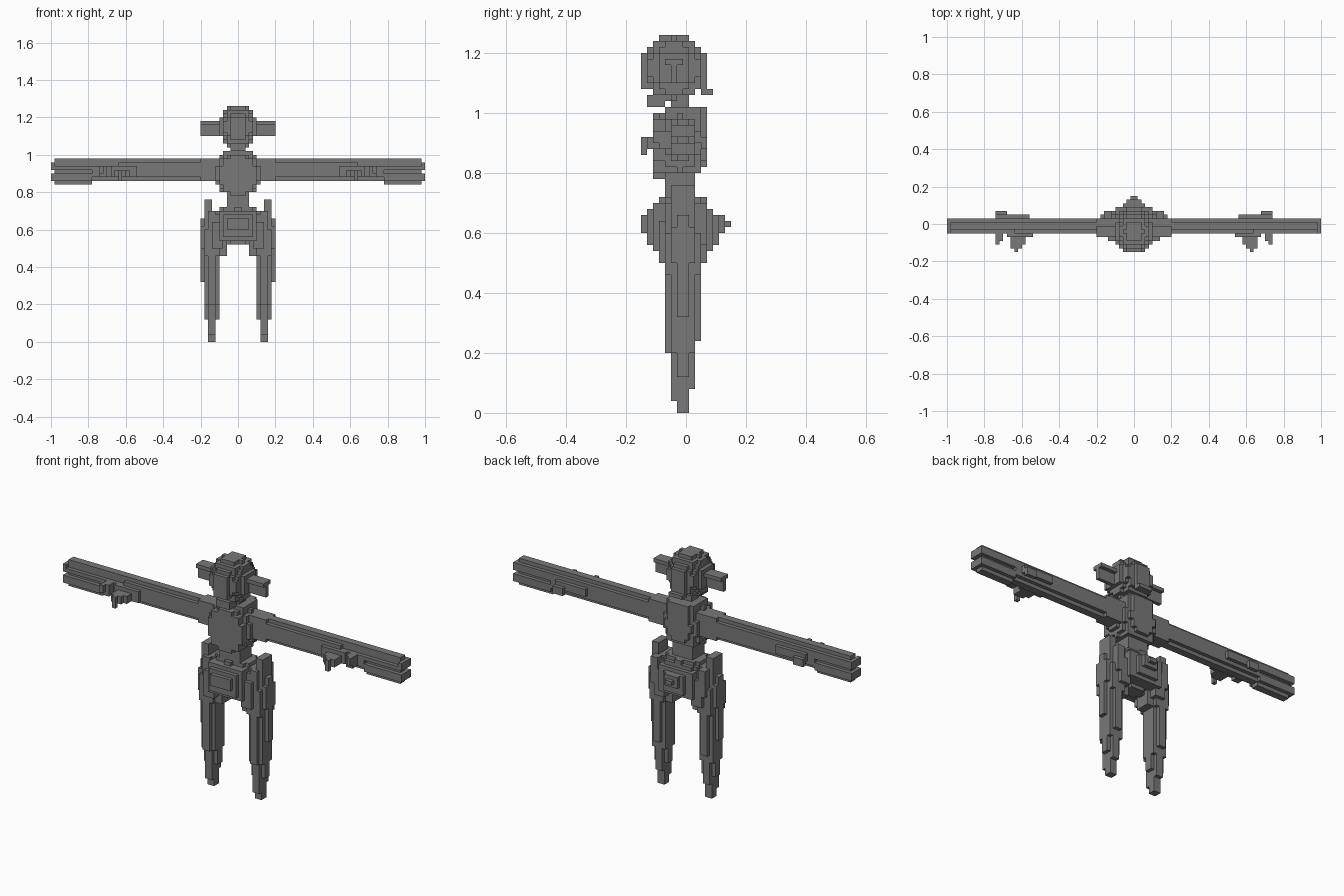
import bpy, bmesh, math
from mathutils import Vector

if "Cube" in bpy.data.objects:
    bpy.data.objects.remove(bpy.data.objects["Cube"], do_unlink=True)

S = 0.02  # cell size
grey = bpy.data.materials.new("dark grey")
grey.use_nodes = True
grey.diffuse_color = (0.19, 0.19, 0.19, 1)
grey.node_tree.nodes["Principled BSDF"].inputs["Base Color"].default_value = (0.19, 0.19, 0.19, 1)


def box(x0, x1, y0, y1, z0, z1):
    """Cells inside a box; y cells are offset by half a cell."""
    return {(i, j, k)
            for i in range(round(x0 / S), round(x1 / S))
            for j in range(round(y0 / S + .5), round(y1 / S + .5))
            for k in range(round(z0 / S), round(z1 / S))}


def sym(half, y0, y1, z0, z1):
    return box(-half, half, y0, y1, z0, z1)


def ball(c, r):
    """Cells whose centre lies in an ellipsoid."""
    lo, hi = [a - b for a, b in zip(c, r)], [a + b for a, b in zip(c, r)]
    cells = box(lo[0] - S, hi[0] + S, lo[1] - S, hi[1] + S, lo[2] - S, hi[2] + S)
    return {p for p in cells
            if (((p[0] + .5) * S - c[0]) / r[0]) ** 2 + ((p[1] * S - c[1]) / r[1]) ** 2
            + (((p[2] + .5) * S - c[2]) / r[2]) ** 2 <= 1}


def mirror(cells):
    return {(-1 - i, j, k) for i, j, k in cells}


def build(name, cells):
    """Skin a set of cells with their exposed faces, merging flat areas."""
    bm = bmesh.new()
    verts = {}

    def vert(p):
        key = tuple(round(a * 2) for a in p)
        if key not in verts:
            verts[key] = bm.verts.new(Vector(p) * S)
        return verts[key]

    for i, j, k in cells:
        c = (i + .5, j, k + .5)
        for ax in range(3):
            u, v = (ax + 1) % 3, (ax + 2) % 3
            for s in (1, -1):
                n = [i, j, k]
                n[ax] += s
                if tuple(n) in cells:
                    continue
                quad = []
                for a, b in ((-1, -1), (1, -1), (1, 1), (-1, 1)):
                    p = list(c)
                    p[ax] += s * .5
                    p[u] += a * .5
                    p[v] += b * .5
                    quad.append(vert(p))
                bm.faces.new(quad if s > 0 else quad[::-1])
    bmesh.ops.dissolve_limit(bm, angle_limit=math.radians(1),
                             verts=bm.verts[:], edges=bm.edges[:])
    mesh = bpy.data.meshes.new(name)
    bm.to_mesh(mesh)
    bm.free()
    mesh.materials.append(grey)
    bpy.context.collection.objects.link(bpy.data.objects.new(name, mesh))


def build_pair(name, cells):
    build("left_" + name, cells)
    build("right_" + name, mirror(cells))


# Head with brow, back ridge and chin
head = ball((0, -.04, 1.15), (.105, .112, .115))
head |= sym(.04, -.09, -.01, 1.24, 1.26) | sym(.04, -.15, -.13, 1.08, 1.18)
head |= sym(.06, .03, .05, 1.08, 1.20) | sym(.04, .05, .07, 1.08, 1.16)
head |= sym(.04, .05, .09, 1.06, 1.08) | sym(.04, -.13, -.07, 1.02, 1.06)
build("head", head)

# Ears: upright plate with a lip along the top
build_pair("ear", box(.08, .20, -.05, -.03, 1.10, 1.18) | box(.08, .20, -.07, -.01, 1.16, 1.18))

# Neck
build("neck", sym(.04, -.05, .01, 1.0, 1.06))

# Torso: rounded block with a flat chest disc and back panel
torso = ball((0, -.02, .90), (.125, .10, .13))
torso |= {p for p in sym(.10, -.11, -.07, .78, 1.0)
          if math.hypot((p[0] + .5) * S, (p[2] + .5) * S - .89) < .108}
torso |= sym(.06, .03, .07, .84, 1.02) | sym(.08, -.07, .05, .98, 1.02)
torso |= sym(.08, -.09, .05, .80, .84)
build("torso", torso)

# Waist
build("waist", sym(.06, -.07, .03, .70, .80))

# Arms: ridged beam, grooved toward a forked tip
arm = box(.10, .98, -.05, .03, .88, .96) | box(.10, .98, -.03, .01, .86, .98)
arm -= box(.64, .98, -.05, -.03, .94, .96)
arm |= box(.78, .98, -.03, .01, .84, .86) | box(.78, .98, -.05, .03, .86, .88)
arm |= box(.98, 1.0, -.05, .03, .86, .96) | box(.10, .20, -.05, .03, .86, .98)
arm -= box(.78, 1.0, -.05, -.03, .90, .92) | box(.78, 1.0, .01, .03, .90, .92)
arm -= box(.98, 1.0, -.05, .03, .90, .92)
build_pair("arm", arm)

# Forearm claws: front hooks and a stepped rear clamp
claw = box(.54, .68, -.07, -.05, .88, .94) | box(.58, .66, -.11, -.07, .88, .92)
claw |= box(.60, .66, -.13, -.11, .88, .92) | box(.62, .64, -.15, -.13, .86, .92)
claw |= box(.70, .74, -.09, -.05, .88, .94) | box(.72, .74, -.11, -.09, .90, .94)
claw |= box(.56, .74, .03, .05, .90, .94) | box(.68, .74, .05, .07, .88, .92)
build_pair("claw", claw)

# Pelvis: rounded core with stepped front and rear points
pelvis = ball((0, -.01, .63), (.15, .105, .11))
for half, y, z0, z1 in ((.10, -.11, .54, .70), (.08, -.13, .56, .68), (.06, -.15, .60, .66)):
    pelvis |= sym(half, y, 0, z0, z1)
for half, y, z0, z1 in ((.10, .09, .54, .68), (.06, .11, .56, .66), (.04, .13, .60, .66),
                        (.02, .15, .62, .64)):
    pelvis |= sym(half, 0, y, z0, z1)
build("pelvis", pelvis)

# Hip guards hanging between pelvis and leg
hip = box(.06, .12, -.05, .03, .46, .56) | box(.08, .14, -.09, .07, .50, .64)
hip |= box(.12, .16, -.07, .07, .56, .70)
build_pair("hip_guard", hip)

# Legs: tapering stack with outer plate, upper fin and pointed foot
leg = box(.10, .18, -.05, .03, .20, .66) | box(.12, .16, -.07, .05, .24, .66)
leg |= box(.10, .18, -.07, .05, .46, .60) | box(.12, .16, -.07, .03, .20, .24)
leg |= box(.18, .20, -.03, .01, .32, .66) | box(.18, .20, -.05, .03, .50, .62)
leg |= box(.14, .18, -.05, .03, .62, .76) | box(.12, .18, -.05, .03, .66, .70)
leg |= box(.10, .18, -.03, .01, .12, .20) | box(.12, .16, -.05, .03, .08, .20)
leg |= box(.12, .16, -.05, .01, .04, .08) | box(.12, .16, -.03, .01, 0, .04)
build_pair("leg", leg)
